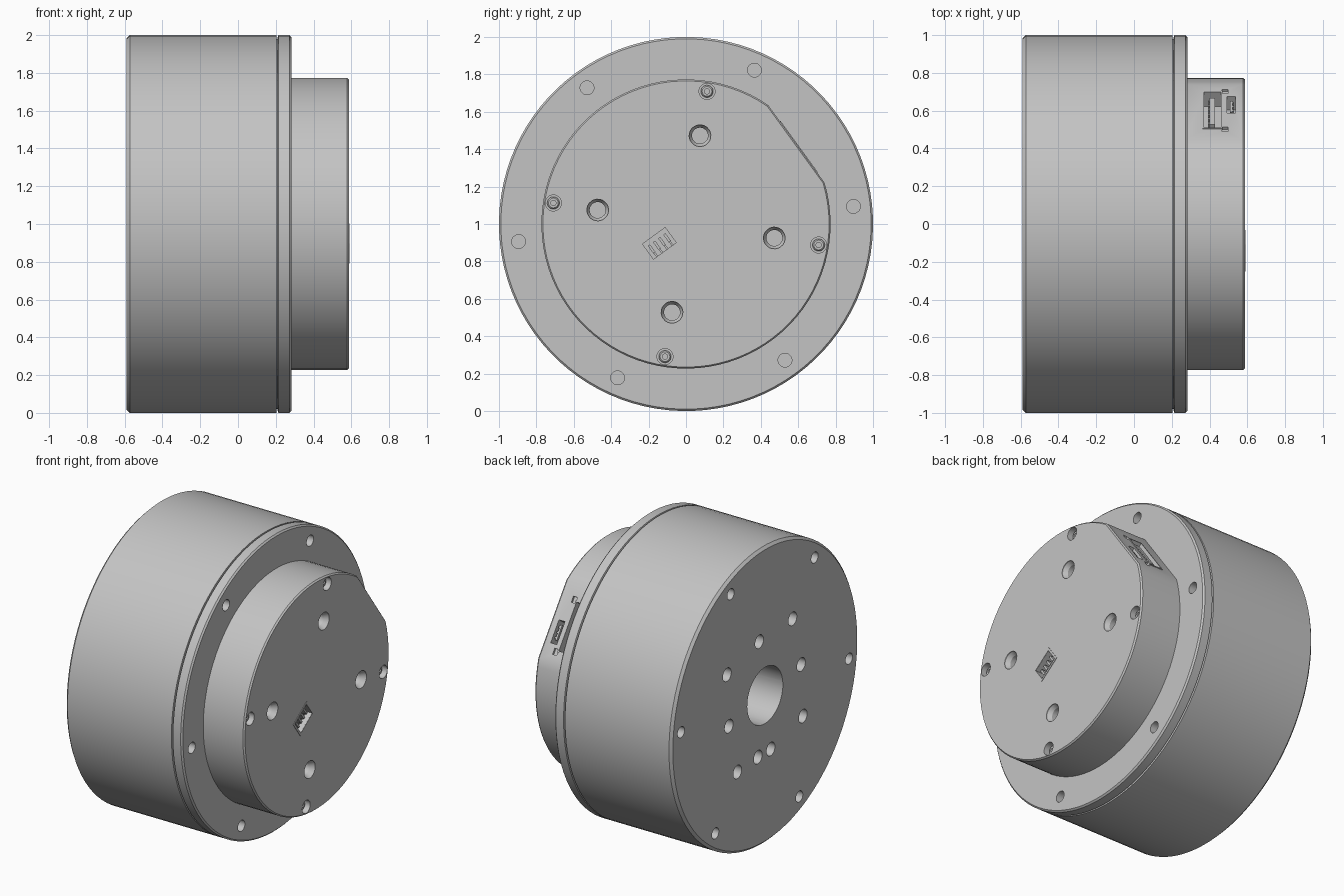
import bpy, bmesh
from math import sin, cos, radians
from mathutils import Matrix, Vector

cube = bpy.data.objects.get("Cube")
if cube:
    bpy.data.objects.remove(cube)

grey = bpy.data.materials.new("plain grey")
grey.use_nodes = True
GREY = (0.55, 0.55, 0.55, 1)
grey.diffuse_color = GREY
grey.node_tree.nodes["Principled BSDF"].inputs["Base Color"].default_value = GREY

# Every feature shares one frame: axis along x, turned so the cap flat faces local +y
FRAME = Matrix.Translation((0, 0, 1)) @ Matrix.Rotation(radians(36), 4, 'X')


def arc(start=0, end=360, n=96):
    closed = end - start == 360
    step = (end - start) / (n if closed else n - 1)
    return [(cos(radians(start + i * step)), sin(radians(start + i * step))) for i in range(n)]


def loft(bm, outline, rings, centre=(0, 0)):
    """Solid through scaled copies of an outline; rings are (x, radius)."""
    loops = [[bm.verts.new((x, centre[0] + r * a, centre[1] + r * b)) for a, b in outline]
             for x, r in rings]
    n = len(outline)
    for low, high in zip(loops, loops[1:]):
        for i in range(n):
            j = (i + 1) % n
            bm.faces.new((low[i], low[j], high[j], high[i]))
    bm.faces.new(loops[0][::-1])
    bm.faces.new(loops[-1])


def box(bm, centre, size):
    m = Matrix.Translation(centre) @ Matrix.Diagonal(Vector(size).to_4d())
    bmesh.ops.create_cube(bm, size=1, matrix=m)


def holes(bm, radius, start, count, rings):
    for k in range(count):
        a = radians(start + k * 360 / count)
        loft(bm, arc(n=24), rings, (radius * cos(a), radius * sin(a)))


def finish(name, bm):
    bmesh.ops.recalc_face_normals(bm, faces=bm.faces)
    bm.transform(FRAME)
    mesh = bpy.data.meshes.new(name)
    bm.to_mesh(mesh)
    bm.free()
    mesh.materials.append(grey)
    ob = bpy.data.objects.new(name, mesh)
    bpy.context.collection.objects.link(ob)
    return ob


def smooth(ob):
    bpy.ops.object.select_all(action='DESELECT')
    ob.select_set(True)
    bpy.context.view_layer.objects.active = ob
    bpy.ops.object.shade_smooth_by_angle(angle=radians(25))


def cut(ob, bm):
    cutter = finish("cutter", bm)
    cutter.hide_render = True
    mod = ob.modifiers.new("holes", 'BOOLEAN')
    mod.operation, mod.solver, mod.object = 'DIFFERENCE', 'EXACT', cutter
    bpy.ops.object.select_all(action='DESELECT')
    bpy.context.view_layer.objects.active = ob
    ob.select_set(True)
    bpy.ops.object.modifier_apply(modifier="holes")
    bpy.data.objects.remove(cutter)
    smooth(ob)


# Main drum with a narrow neck under the flange
bm = bmesh.new()
loft(bm, arc(), [(-.59, .983), (-.573, 1), (.203, 1), (.203, .98), (.215, .98)])
housing = finish("housing", bm)
bm = bmesh.new()
loft(bm, arc(n=48), [(-.7, .19), (-.1, .19)])                    # centre bore
holes(bm, .9, 30, 6, [(-.7, .037), (-.4, .037)])                # rim bolts
holes(bm, .39, 45, 4, [(-.7, .045), (-.4, .045)])               # inner bolts
holes(bm, .5, 0, 4, [(-.7, .045), (-.4, .045)])                 # outer bolts
holes(bm, .395, 245, 1, [(-.7, .045), (-.4, .045)])             # locating pin hole
cut(housing, bm)

# Flange ring
bm = bmesh.new()
loft(bm, arc(), [(.21, .99), (.214, 1), (.272, 1), (.282, .99)])
flange = finish("flange", bm)
bm = bmesh.new()
holes(bm, .9, 30, 6, [(.18, .037), (.3, .037)])
cut(flange, bm)

# Rear cap with one flat side
bm = bmesh.new()
loft(bm, arc(19.4, 340.6, 80), [(.27, .773), (.578, .773), (.588, .765)])
cap = finish("cap", bm)
FLAT = .773 * cos(radians(19.4))
SOCKET = -.176
bm = bmesh.new()
holes(bm, .478, 45, 4, [(.42, .043), (.555, .043), (.58, .058), (.6, .058)])
holes(bm, .718, 45, 4, [(.53, .043), (.6, .043)])
box(bm, (.57, SOCKET, 0), (.12, .15, .1))                       # end socket
box(bm, (.415, FLAT, -.02), (.09, .18, .32))                    # large side socket
box(bm, (.515, FLAT, -.07), (.045, .18, .15))                   # small side socket
for t in (-.19, .15):
    box(bm, (.482, FLAT, t), (.03, .03, .04))                   # latch notches
cut(cap, bm)

# Recessed screws in the cap corners
bm = bmesh.new()
holes(bm, .718, 45, 4, [(.52, .033), (.553, .033), (.56, .026)])
screws = finish("cap_screws", bm)
bm = bmesh.new()
holes(bm, .718, 45, 4, [(.54, .014), (.6, .014)])
cut(screws, bm)

# Socket on the end of the cap: thin rim and contacts
bm = bmesh.new()
for s in (-1, 1):
    box(bm, (.587, SOCKET + s * .082, 0), (.008, .014, .13))
    box(bm, (.587, SOCKET, s * .058), (.008, .15, .014))
finish("end_socket_rim", bm)
bm = bmesh.new()
for k in range(4):
    y = SOCKET + (k - 1.5) * .034
    box(bm, (.55, y, 0), (.05, .014, .05))
    box(bm, (.53, y, -.03), (.04, .01, .05))
finish("end_socket_contacts", bm)

# Side sockets: tongue, rims and contacts
bm = bmesh.new()
box(bm, (.415, FLAT - .05, -.02), (.03, .09, .24))
box(bm, (.515, FLAT - .05, -.07), (.012, .08, .1))
finish("side_socket_tongues", bm)
bm = bmesh.new()
for x in (.366, .464):
    box(bm, (x, FLAT, -.02), (.008, .008, .34))
for t in (-.185, .145):
    box(bm, (.415, FLAT, t), (.1, .008, .01))
finish("side_socket_rim", bm)
bm = bmesh.new()
for k in range(6):
    box(bm, (.398, FLAT - .05, -.12 + k * .04), (.01, .08, .015))
for k in range(3):
    box(bm, (.524, FLAT - .05, -.105 + k * .035), (.01, .08, .012))
finish("side_socket_contacts", bm)
